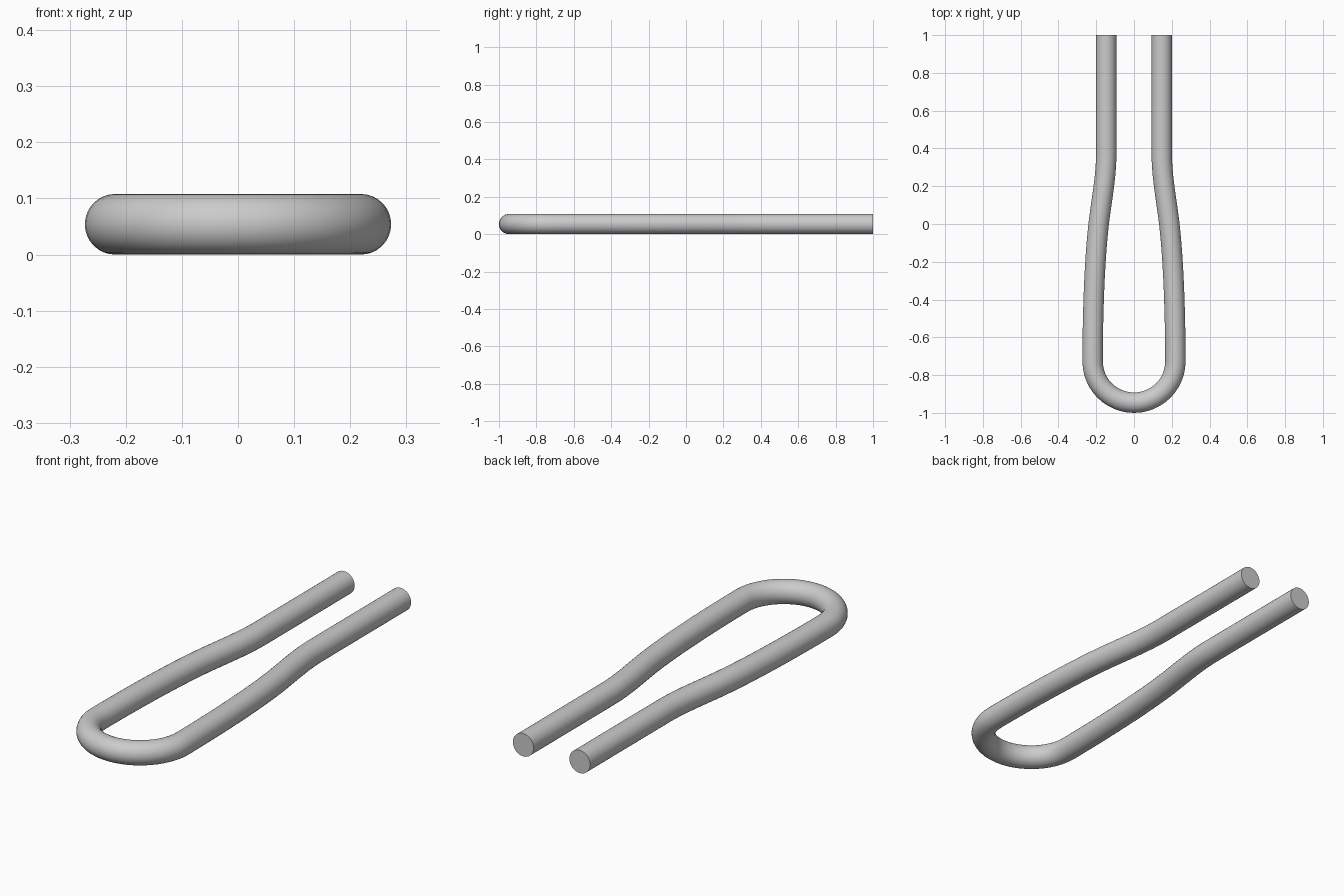
import bpy

if "Cube" in bpy.data.objects:
    bpy.data.objects.remove(bpy.data.objects["Cube"])

R = 0.054          # rod radius
BEND = 0.219       # centreline radius of the U bend
YC = -1 + R + BEND # centre of the U bend
K = 0.5523 * BEND

# Right half of the centreline: (point, handle towards tip, handle towards bend)
half = [
    ((0.147, 1.0), (0.147, 1.1), (0.147, 0.8)),
    ((0.147, 0.37), (0.147, 0.55), (0.147, 0.25)),
    ((0.187, 0.0), (0.173, 0.12), (0.209, -0.19)),
    ((BEND, YC), (BEND, YC + 0.25), (BEND, YC - K)),
]
bottom = [((0, YC - BEND), (K, YC - BEND), (-K, YC - BEND))]


def flip(p):
    return (-p[0], p[1])


# Mirror the half to get the full hairpin path
path = half + bottom + [(flip(p), flip(b), flip(a)) for p, a, b in reversed(half)]

curve = bpy.data.curves.new("bent_rod", "CURVE")
curve.dimensions = "3D"
curve.twist_mode = "Z_UP"
curve.resolution_u = 12
curve.bevel_depth = R
curve.bevel_resolution = 14
curve.use_fill_caps = True
spline = curve.splines.new("BEZIER")
spline.bezier_points.add(len(path) - 1)
for bp, (p, a, b) in zip(spline.bezier_points, path):
    bp.handle_left_type = bp.handle_right_type = "FREE"
    bp.co = (*p, R)
    bp.handle_left = (*a, R)
    bp.handle_right = (*b, R)

# Bent rod as a smooth mesh with sharp cut ends
rod = bpy.data.objects.new("bent_rod", curve)
bpy.context.collection.objects.link(rod)
bpy.context.view_layer.objects.active = rod
rod.select_set(True)
bpy.ops.object.convert(target="MESH")
bpy.ops.object.shade_smooth_by_angle()
